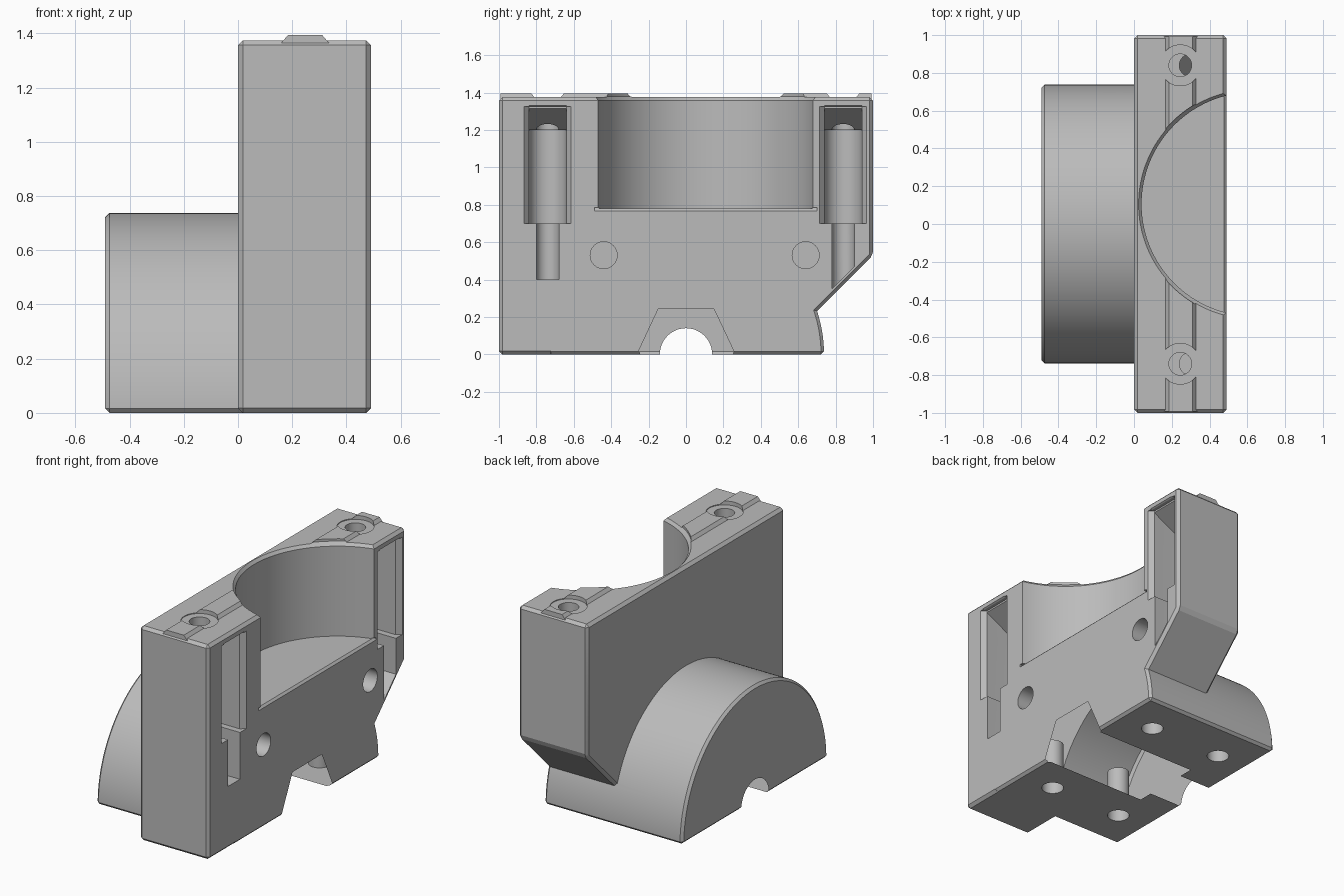
import bpy
import bmesh
from math import sin, cos, pi

if "Cube" in bpy.data.objects:
    bpy.data.objects.remove(bpy.data.objects["Cube"])

grey = bpy.data.materials.new("plain_grey")
grey.use_nodes = True
GREY = (0.5, 0.5, 0.5, 1)
grey.diffuse_color = GREY
for node in grey.node_tree.nodes:
    if node.type == "BSDF_PRINCIPLED":
        node.inputs["Base Color"].default_value = GREY

PLACE = {"X": lambda a, b, t: (t, a, b),
         "Y": lambda a, b, t: (a, t, b),
         "Z": lambda a, b, t: (a, b, t)}


def loft(name, axis, rings, bevel=0, adjust=None):
    """Solid through matching rings [(position, points), ...] along an axis."""
    bm = bmesh.new()
    loops = [[bm.verts.new(PLACE[axis](a, b, t)) for a, b in pts] for t, pts in rings]
    n = len(loops[0])
    bm.faces.new(loops[0])
    bm.faces.new(loops[-1])
    for low, high in zip(loops, loops[1:]):
        for i in range(n):
            j = (i + 1) % n
            bm.faces.new((low[i], low[j], high[j], high[i]))
    if adjust:
        for v in loops[0]:
            adjust(v)
    bmesh.ops.recalc_face_normals(bm, faces=bm.faces)
    if bevel:
        edges = [e for e in bm.edges if e.calc_face_angle(0) > 0.5]
        bmesh.ops.bevel(bm, geom=edges, offset=bevel, segments=1,
                        affect="EDGES", clamp_overlap=True)
    mesh = bpy.data.meshes.new(name)
    bm.to_mesh(mesh)
    bm.free()
    mesh.materials.append(grey)
    ob = bpy.data.objects.new(name, mesh)
    bpy.context.collection.objects.link(ob)
    return ob


def prism(name, axis, pts, lo, hi, **kw):
    return loft(name, axis, [(lo, pts), (hi, pts)], **kw)


def arc(a, b, r, start=0, end=2 * pi, n=48, closed=True):
    steps = n if closed else n - 1
    return [(a + r * cos(start + (end - start) * i / steps),
             b + r * sin(start + (end - start) * i / steps)) for i in range(n)]


def rod(name, axis, a, b, r, lo, hi):
    return prism(name, axis, arc(a, b, r), lo, hi)


def slot(x, y, r):
    """Round-ended slot outline, open toward +x."""
    return [(0.6, y + r)] + arc(x, y, r, pi / 2, 3 * pi / 2, 25, False) + [(0.6, y - r)]


def combine(target, other, operation):
    mod = target.modifiers.new("combine", "BOOLEAN")
    mod.operation = operation
    mod.solver = "EXACT"
    mod.object = other
    bpy.context.view_layer.objects.active = target
    bpy.ops.object.modifier_apply(modifier=mod.name)
    bpy.data.objects.remove(other)


# upright block with one sloped lower corner
TOP = 1.375
FACE = 0.49
body = prism("bearing_block", "X",
             [(-1, 0), (0.47, 0), (1, 0.53), (1, TOP), (-1, TOP)], 0, FACE, bevel=0.018)

# half-round boss running through the block
boss = prism("boss", "X", arc(0, 0, 0.738, 0, pi, 73, False), -FACE, FACE, bevel=0.016)
combine(body, boss, "UNION")

# raised locating ridge on top
ridge = prism("ridge", "Y", [(0.155, 1.36), (0.185, 1.395), (0.31, 1.395), (0.34, 1.36)],
              -0.992, 0.992)
combine(body, ridge, "UNION")


def cut(other):
    combine(body, other, "DIFFERENCE")


# large round pocket with chamfered rim and floor lip
cut(loft("pocket", "Z", [(z, arc(0.632, 0.105, r, n=128)) for z, r in
                         ((0.78, 0.592), (1.357, 0.592), (1.38, 0.612), (1.5, 0.612))]))
cut(prism("floor_lip", "Y", [(0.472, 0.785), (0.51, 0.785), (0.51, 0.747)], -0.49, 0.70))


def follow_slope(v):
    v.co.z = v.co.y - 0.43


# screw wells on both sides of the pocket
for y in (-0.74, 0.84):
    cut(rod("ridge_gap", "Z", 0.245, y, 0.108, 1.37, 1.5))
    cut(prism("well", "Z", slot(0.245, y, 0.1), 0.7, 1.2))
    cut(prism("well_ceiling", "Y", [(0.245, 1.1), (0.245, 1.2), (FACE, 1.33),
                                    (0.6, 1.388), (0.6, 1.1)], y - 0.1, y + 0.1))
    cut(prism("well_flare", "Z", [(0.46, y - 0.1), (0.5, y - 0.135),
                                  (0.5, y + 0.135), (0.46, y + 0.1)], 0.7, 1.325))
    cut(prism("shank_slot", "Z", slot(0.3, y, 0.06), 0.4, 0.75,
              adjust=follow_slope if y > 0 else None))
    cut(rod("screw_hole", "Z", 0.245, y, 0.06, 1.1, 1.5))


def notch(bottom, top, height):
    slope = (bottom - top) / height
    low = bottom + slope * 0.1
    return [(-low, -0.1), (low, -0.1), (top, height), (-top, height)]


# tapered channel with flared mouth, and shaft bore
inner, mouth = notch(0.235, 0.12, 0.215), notch(0.265, 0.15, 0.245)
cut(loft("channel", "X", [(-0.25, inner), (0.462, inner), (0.492, mouth), (0.6, mouth)]))
cut(rod("shaft_bore", "X", 0, 0, 0.14, -0.6, 0.55))

# blind holes in the side face and the underside
for y in (-0.44, 0.64):
    cut(rod("side_hole", "X", y, 0.53, 0.072, 0.25, 0.6))
for x in (-0.27, 0.25):
    for y in (-0.47, 0.47):
        cut(rod("base_hole", "Z", x, y, 0.066, -0.1, 0.3))

# smooth the round surfaces, keep edges crisp
bpy.ops.object.select_all(action="DESELECT")
body.select_set(True)
bpy.context.view_layer.objects.active = body
bpy.ops.object.shade_smooth_by_angle(angle=pi / 9)
